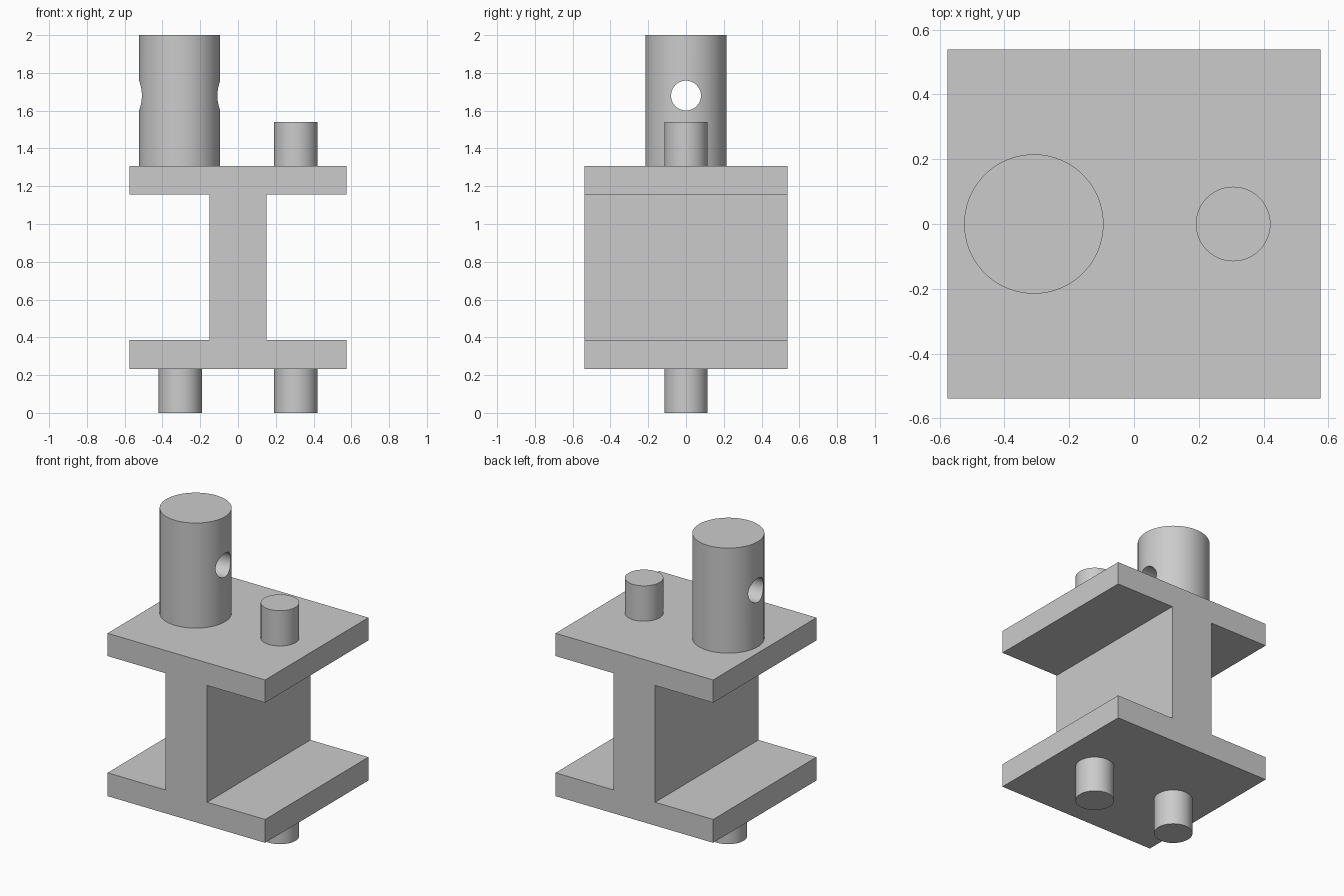
import bpy
import bmesh
from math import pi

default = bpy.data.objects.get("Cube")
if default:
    bpy.data.objects.remove(default, do_unlink=True)

grey = bpy.data.materials.new("light grey metal")
grey.use_nodes = True
colour = (0.6, 0.6, 0.6, 1)
grey.diffuse_color = colour
grey.node_tree.nodes["Principled BSDF"].inputs["Base Color"].default_value = colour

BASE, WEB_LOW, WEB_HIGH, DECK, TOP = 0.233, 0.387, 1.157, 1.307, 2.0
HALF_DEPTH = 0.538


def select(obj):
    bpy.ops.object.select_all(action="DESELECT")
    obj.select_set(True)
    bpy.context.view_layer.objects.active = obj


def cylinder(name, x, radius, bottom, top):
    bpy.ops.mesh.primitive_cylinder_add(
        vertices=96, radius=radius, depth=top - bottom,
        location=(x, 0, (bottom + top) / 2))
    obj = bpy.context.object
    obj.name = name
    obj.data.materials.append(grey)
    return obj


def smooth(obj):
    select(obj)
    bpy.ops.object.shade_smooth_by_angle(angle=pi / 6)


# Beam: right half of the I profile, mirrored and extruded along y
half = [(0.575, BASE), (0.575, WEB_LOW), (0.152, WEB_LOW),
        (0.152, WEB_HIGH), (0.575, WEB_HIGH), (0.575, DECK)]
profile = half + [(-x, z) for x, z in reversed(half)]
bm = bmesh.new()
face = bm.faces.new([bm.verts.new((x, -HALF_DEPTH, z)) for x, z in profile])
extruded = bmesh.ops.extrude_face_region(bm, geom=[face])["geom"]
bmesh.ops.translate(bm, vec=(0, 2 * HALF_DEPTH, 0),
                    verts=[v for v in extruded if isinstance(v, bmesh.types.BMVert)])
bmesh.ops.recalc_face_normals(bm, faces=bm.faces)
mesh = bpy.data.meshes.new("i_beam")
bm.to_mesh(mesh)
bm.free()
mesh.materials.append(grey)
bpy.context.collection.objects.link(bpy.data.objects.new("i_beam", mesh))

# Short pegs: two below the beam, one on top
for name, x, bottom, top in (("left_lower_peg", 0.306, 0, BASE),
                             ("right_lower_peg", -0.306, 0, BASE),
                             ("upper_peg", 0.306, DECK, 1.54)):
    smooth(cylinder(name, x, 0.115, bottom, top))

# Tall post with a cross hole drilled along x
post = cylinder("tall_post", -0.309, 0.215, DECK, TOP)
drill = cylinder("hole_cutter", -0.309, 0.079, -0.4, 0.4)
drill.location.z = 1.68
drill.rotation_euler.y = pi / 2
drill.hide_render = True
cut = post.modifiers.new("cross_hole", "BOOLEAN")
cut.object = drill
cut.solver = "EXACT"
select(post)
bpy.ops.object.modifier_apply(modifier=cut.name)
bpy.data.objects.remove(drill, do_unlink=True)
smooth(post)
